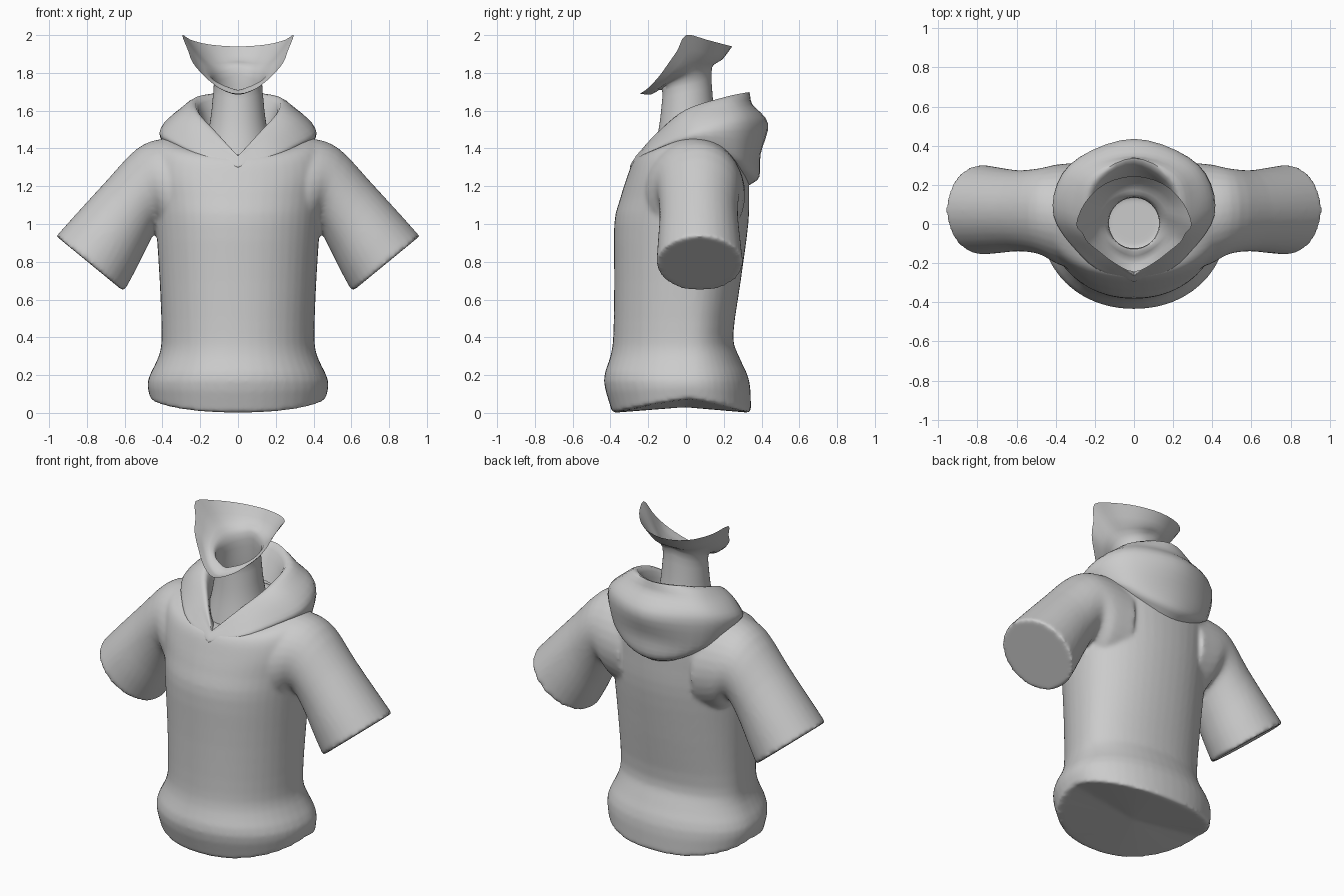
import bpy, bmesh, math
from mathutils import Vector

cube = bpy.data.objects.get("Cube")
if cube:
    bpy.data.objects.remove(cube)

GREY = (0.6, 0.6, 0.6, 1)
grey = bpy.data.materials.new("plain grey")
grey.use_nodes = True
grey.diffuse_color = GREY
grey.node_tree.nodes["Principled BSDF"].inputs["Base Color"].default_value = GREY


def spline(points, steps, before=None, after=None):
    """Smooth curve through points, with optional phantom end points."""
    p = [Vector(q) for q in points]
    p = [before or 2 * p[0] - p[1]] + p + [after or 2 * p[-1] - p[-2]]
    out = []
    for a, b, c, d in zip(p, p[1:], p[2:], p[3:]):
        for i in range(steps):
            t = i / steps
            out.append(0.5 * (2 * b + (c - a) * t + (2 * a - 5 * b + 4 * c - d) * t ** 2
                              + (3 * b - a - 3 * c + d) * t ** 3))
    return out + [p[-2]]


def flip(v):
    return Vector((-v[0], v[1], v[2]))


def mirrored_ring(half, pointed=False, steps=5):
    """Closed ring from a front-to-back half outline; pointed keeps a V in front."""
    side = spline(half, steps, None if pointed else flip(half[1]), flip(half[-2]))
    return side + [flip(v) for v in side[-2:0:-1]]


def smooth_rows(rows, steps):
    """Add in-between rings along the length of a loft."""
    columns = [spline(column, steps) for column in zip(*rows)]
    return list(zip(*columns))


def loft(bm, rows, caps=False):
    rings = [[bm.verts.new(v) for v in row] for row in rows]
    n = len(rings[0])
    for a, b in zip(rings, rings[1:]):
        for i in range(n):
            j = (i + 1) % n
            bm.faces.new((a[i], a[j], b[j], b[i]))
    if caps:
        for ring in (rings[0], rings[-1]):
            centre = bm.verts.new(sum((v.co for v in ring), Vector()) / n)
            for i in range(n):
                bm.faces.new((ring[i], ring[(i + 1) % n], centre))


def finish(name, bm, angle=60):
    bmesh.ops.recalc_face_normals(bm, faces=bm.faces)
    mesh = bpy.data.meshes.new(name)
    bm.to_mesh(mesh)
    bm.free()
    mesh.materials.append(grey)
    obj = bpy.data.objects.new(name, mesh)
    bpy.context.collection.objects.link(obj)
    bpy.ops.object.select_all(action="DESELECT")
    obj.select_set(True)
    bpy.context.view_layer.objects.active = obj
    bpy.ops.object.shade_smooth_by_angle(angle=math.radians(angle))
    return obj


def torso_ring(half_width, front, back, z_front, z_side, z_back, n=48):
    ring = []
    for i in range(n):
        a = math.tau * i / n
        s, c = math.sin(a), math.cos(a)
        x = half_width * math.copysign(abs(s) ** 0.95, s)
        depth, z_end = (front, z_front) if c > 0 else (back, z_back)
        y = 0.02 + (depth - 0.02) * abs(c) ** 0.95
        ring.append(Vector((x, y, z_side + (z_end - z_side) * abs(c) ** 1.2)))
    return ring


def sleeve_ring(upper, lower, front, back, side, n=32):
    u = Vector((upper[0] * side, 0, upper[1]))
    l = Vector((lower[0] * side, 0, lower[1]))
    mid = (u + l) / 2 + Vector((0, (front + back) / 2, 0))
    depth = Vector((0, (back - front) / 2, 0))
    return [mid + (u - l) / 2 * math.cos(math.tau * i / n) + depth * math.sin(math.tau * i / n)
            for i in range(n)]


# Shirt: torso and both sleeves, blended into one skin
# torso rows: half width, front y, back y, then height at front, side and back
torso = [
    (0.465, -0.39, 0.345, 0.00, 0.075, 0.00),
    (0.478, -0.435, 0.335, 0.17, 0.17, 0.17),
    (0.42, -0.40, 0.28, 0.30, 0.30, 0.30),
    (0.405, -0.385, 0.25, 0.41, 0.41, 0.41),
    (0.415, -0.38, 0.29, 0.70, 0.70, 0.70),
    (0.435, -0.38, 0.33, 1.00, 1.00, 1.00),
    (0.45, -0.35, 0.335, 1.13, 1.15, 1.18),
    (0.47, -0.315, 0.33, 1.24, 1.30, 1.32),
    (0.45, -0.28, 0.30, 1.33, 1.41, 1.42),
    (0.38, -0.235, 0.25, 1.365, 1.455, 1.47),
    (0.26, -0.14, 0.20, 1.365, 1.465, 1.50),
]
# hollow below the neck: its lip and its floor
hollow = [
    (0.15, -0.135, 0.15, 1.37, 1.46, 1.50),
    (0.15, -0.135, 0.15, 0.11, 0.11, 0.11),
]
# sleeve rows: upper point, lower point, front y, back y
sleeve = [
    ((0.962, 0.936), (0.604, 0.642), -0.157, 0.303),
    ((0.86, 1.05), (0.55, 0.74), -0.15, 0.29),
    ((0.70, 1.225), (0.48, 0.88), -0.14, 0.275),
    ((0.54, 1.395), (0.42, 0.98), -0.155, 0.285),
    ((0.41, 1.45), (0.37, 0.90), -0.205, 0.305),
    ((0.25, 1.45), (0.25, 0.86), -0.25, 0.315),
]
bm = bmesh.new()
torso_rows = smooth_rows([torso_ring(*r) for r in torso], 3)
loft(bm, torso_rows + [torso_ring(*r) for r in hollow], caps=True)
for side in (1, -1):
    loft(bm, smooth_rows([sleeve_ring(*r, side) for r in sleeve], 3), caps=True)
shirt = finish("shirt", bm)
remesh = shirt.modifiers.new("blend", "REMESH")
remesh.mode = "VOXEL"
remesh.voxel_size = 0.012
remesh.use_smooth_shade = True
relax = shirt.modifiers.new("relax", "SMOOTH")
relax.factor = 0.5
relax.iterations = 8

# Hood: folded collar from the inner wall over the rim to the seam on the back
hood = [
    [(0, -0.21, 1.33), (0.10, -0.13, 1.41), (0.18, 0.03, 1.48), (0.14, 0.17, 1.50), (0, 0.21, 1.51)],
    [(0, -0.26, 1.36), (0.11, -0.15, 1.48), (0.215, 0.0, 1.60), (0.20, 0.20, 1.67), (0, 0.325, 1.695)],
    [(0, -0.27, 1.35), (0.17, -0.16, 1.465), (0.31, 0.01, 1.575), (0.27, 0.26, 1.62), (0, 0.35, 1.635)],
    [(0, -0.285, 1.33), (0.22, -0.19, 1.405), (0.405, 0.04, 1.49), (0.33, 0.30, 1.53), (0, 0.435, 1.53)],
    [(0, -0.295, 1.31), (0.23, -0.20, 1.385), (0.40, 0.05, 1.44), (0.30, 0.30, 1.36), (0, 0.395, 1.37)],
    [(0, -0.295, 1.30), (0.23, -0.20, 1.375), (0.38, 0.06, 1.42), (0.26, 0.30, 1.30), (0, 0.388, 1.25)],
    [(0, -0.285, 1.29), (0.23, -0.19, 1.365), (0.35, 0.06, 1.405), (0.22, 0.28, 1.27), (0, 0.335, 1.205)],
]
bm = bmesh.new()
loft(bm, smooth_rows([mirrored_ring(r, pointed=True) for r in hood], 4))
finish("hood", bm)


# Neck: open tube flaring into the jaw
def neck_ring(radius, z_front, z_back, n=9):
    half = []
    for i in range(n):
        t = i / (n - 1)
        a = math.pi * t
        half.append(Vector((radius * math.sin(a), 0.005 - radius * math.cos(a),
                            z_front + (z_back - z_front) * t)))
    return half


jaw_rim = [(0, -0.245, 1.69), (0.10, -0.20, 1.72), (0.18, -0.14, 1.785), (0.24, -0.09, 1.855),
           (0.265, -0.045, 1.92), (0.295, 0.0, 2.0), (0.25, 0.11, 1.975), (0.15, 0.205, 1.95),
           (0, 0.245, 1.94)]
jaw_base = neck_ring(0.133, 1.71, 1.83)
jaw_mid = [a.lerp(Vector(b), 0.5) - Vector((0, 0, 0.015)) for a, b in zip(jaw_base, jaw_rim)]
neck = [neck_ring(0.18, 1.36, 1.44), neck_ring(0.15, 1.50, 1.56),
        neck_ring(0.135, 1.62, 1.69), jaw_base, jaw_mid, jaw_rim]
bm = bmesh.new()
loft(bm, smooth_rows([mirrored_ring(r, steps=3) for r in neck], 3))
finish("neck_and_jaw", bm)
